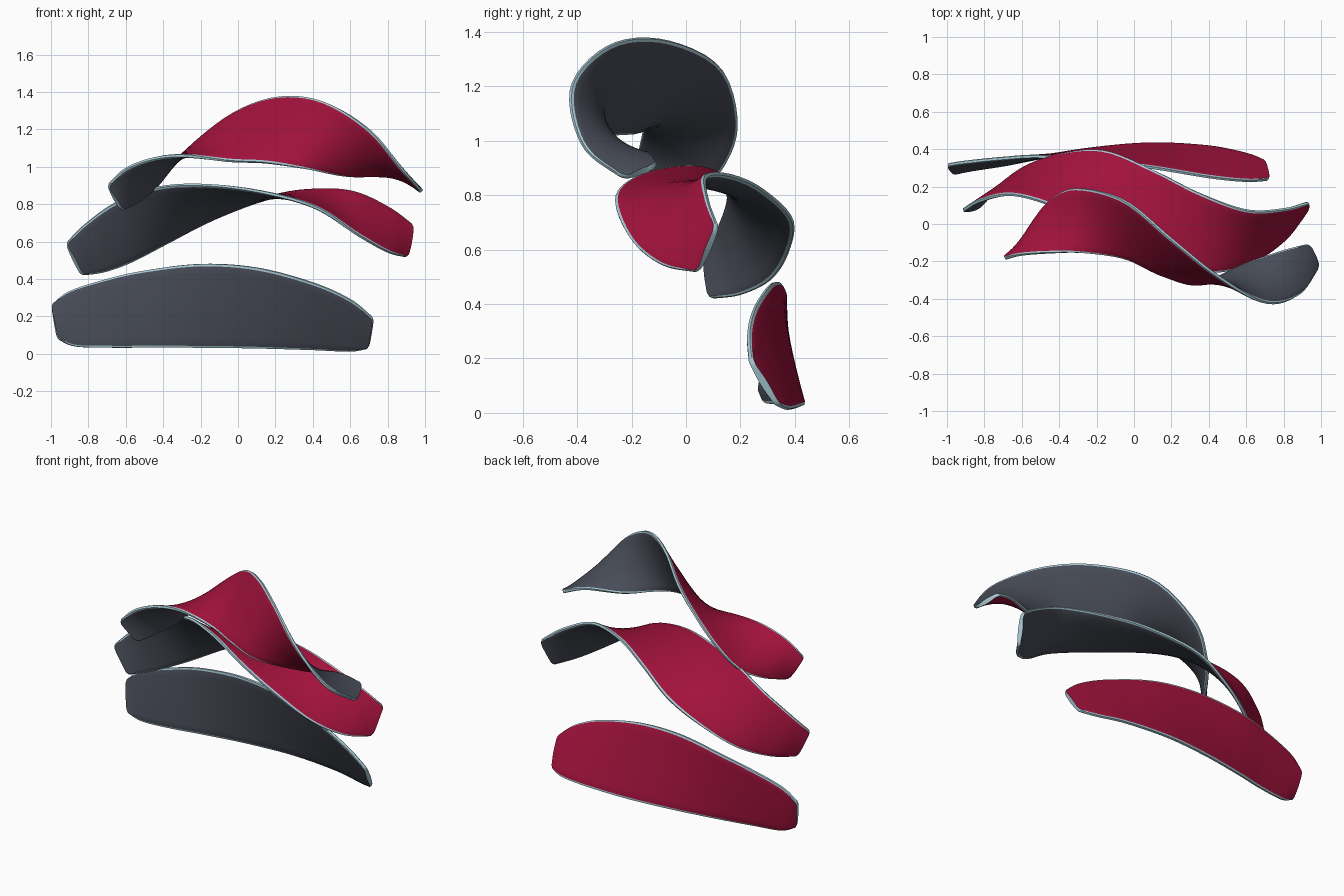
import bpy, bmesh, math
from mathutils import Vector

if "Cube" in bpy.data.objects:
    bpy.data.objects.remove(bpy.data.objects["Cube"])


def material(name, rgb):
    m = bpy.data.materials.new(name)
    m.diffuse_color = (*rgb, 1)
    m.use_nodes = True
    m.node_tree.nodes["Principled BSDF"].inputs["Base Color"].default_value = m.diffuse_color
    return m


CRIMSON = material("crimson", (0.36, 0.006, 0.045))
SLATE = material("dark slate", (0.065, 0.073, 0.096))
RIM = material("pale blue rim", (0.38, 0.57, 0.64))

LENGTH_STEPS = 72
ACROSS = [0, 0.025] + [0.025 + 0.95 * i / 10 for i in range(1, 10)] + [0.975, 1]
CORNER = 0.03        # corner rounding radius


def spline(pts, t):
    """Point on a smooth curve through pts, t from 0 to 1."""
    p = [Vector(q) for q in pts]
    p = [2 * p[0] - p[1]] + p + [2 * p[-1] - p[-2]]
    s = t * (len(pts) - 1)
    i = min(int(s), len(pts) - 2)
    u = s - i
    a, b, c, d = p[i:i + 4]
    return 0.5 * (2 * b + (c - a) * u + (2 * a - 5 * b + 4 * c - d) * u * u
                  + (3 * b - a - 3 * c + d) * u ** 3)


def half_thickness(v):
    edge = min(v, 1 - v)
    if edge < 0.01:
        return 0.006
    return 0.010 + 0.004 * math.sin(math.pi * v)


def ribbon(name, edge_a, edge_b):
    """Twisted blade stretched between two edge curves."""
    bm = bmesh.new()
    ts = [0.5 - 0.5 * math.cos(math.pi * i / LENGTH_STEPS) for i in range(LENGTH_STEPS + 1)]
    length = sum((spline(edge_a, b) - spline(edge_a, a)).length for a, b in zip(ts, ts[1:]))

    def surface(t, v):
        return spline(edge_a, t).lerp(spline(edge_b, t), v)

    upper, lower = [], []
    for t in ts:
        # pull the long edges in near the ends to round the corners
        width = (surface(t, 1) - surface(t, 0)).length
        k = max(0, 1 - min(t, 1 - t) * length / CORNER)
        inset = CORNER * (1 - math.sqrt(1 - k * k)) / width
        row_u, row_l = [], []
        for v0 in ACROSS:
            v = inset + v0 * (1 - 2 * inset)
            p = surface(t, v)
            along = surface(min(1, t + 0.002), v) - surface(max(0, t - 0.002), v)
            n = along.cross(surface(t, 1) - surface(t, 0)).normalized()
            h = half_thickness(v0)
            row_u.append(bm.verts.new(p + n * h))
            row_l.append(bm.verts.new(p - n * h))
        upper.append(row_u)
        lower.append(row_l)

    def quad(verts, mat):
        f = bm.faces.new(verts)
        f.material_index = mat

    last = len(ACROSS) - 1
    for i in range(LENGTH_STEPS):
        for j in range(last):
            border = j in (0, last - 1)
            quad((upper[i][j], upper[i + 1][j], upper[i + 1][j + 1], upper[i][j + 1]), 2 if border else 0)
            quad((lower[i][j], lower[i][j + 1], lower[i + 1][j + 1], lower[i + 1][j]), 2 if border else 1)
        # long rims
        for j in (0, last):
            quad((upper[i][j], lower[i][j], lower[i + 1][j], upper[i + 1][j]), 2)
    # end rims
    for i in (0, LENGTH_STEPS):
        for j in range(last):
            quad((upper[i][j], upper[i][j + 1], lower[i][j + 1], lower[i][j]), 2)
    bmesh.ops.recalc_face_normals(bm, faces=bm.faces)

    mesh = bpy.data.meshes.new(name)
    bm.to_mesh(mesh)
    bm.free()
    for m in (CRIMSON, SLATE, RIM):
        mesh.materials.append(m)
    ob = bpy.data.objects.new(name, mesh)
    bpy.context.collection.objects.link(ob)
    bpy.ops.object.select_all(action='DESELECT')
    ob.select_set(True)
    bpy.context.view_layer.objects.active = ob
    bpy.ops.object.shade_smooth_by_angle(angle=math.radians(35))


# lowest blade, gently twisted
ribbon("lower_blade",
       [(-1, .315, .26), (-.9, .33, .335), (-.7, .35, .40), (-.5, .36, .445), (-.2, .335, .48),
        (.1, .30, .46), (.4, .25, .38), (.6, .23, .29), (.725, .237, .19)],
       [(-.965, .27, .08), (-.87, .29, .04), (-.68, .32, .033), (-.48, .36, .033), (-.2, .405, .033),
        (.1, .43, .03), (.4, .415, .022), (.6, .375, .014), (.70, .335, .03)])

# middle blade, quarter turn along its length
ribbon("middle_blade",
       [(-.92, .07, .59), (-.82, .125, .69), (-.65, .155, .81), (-.42, .09, .892), (-.15, -.04, .902),
        (.15, -.19, .86), (.42, -.26, .78), (.64, -.2, .635), (.8, -.09, .545), (.905, .045, .515)],
       [(-.835, .085, .42), (-.72, .2, .435), (-.57, .31, .49), (-.38, .375, .59), (-.15, .39, .71),
        (.12, .28, .82), (.35, .165, .872), (.6, .075, .87), (.8, .08, .785), (.94, .115, .685)])

# top blade, the strongest twist
ribbon("upper_blade",
       [(-.7, -.185, .9), (-.6, -.165, .99), (-.45, -.155, 1.045), (-.28, -.155, 1.058),
        (-.05, -.185, 1.03), (.15, -.275, 1.02), (.35, -.32, .99), (.58, -.22, .95),
        (.8, -.14, .95), (.94, -.105, .91)],
       [(-.62, -.13, .765), (-.53, .02, .81), (-.44, .13, .89), (-.3, .19, 1.06),
        (-.05, .125, 1.27), (.2, -.08, 1.37), (.45, -.28, 1.35), (.7, -.42, 1.2),
        (.88, -.38, .985), (.99, -.23, .86)])
